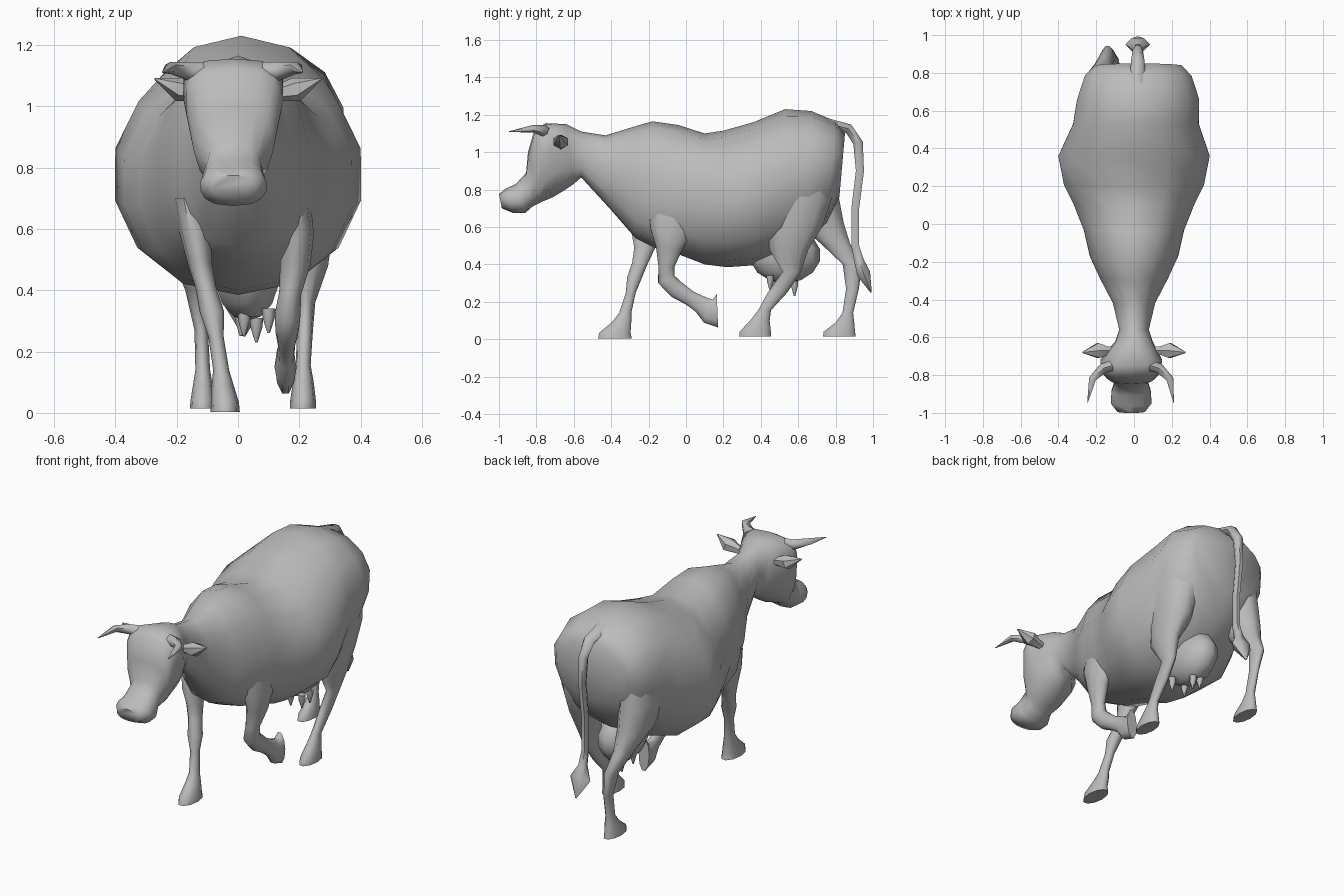
import bpy, bmesh, math
from mathutils import Vector
from mathutils.bvhtree import BVHTree

grey = bpy.data.materials.new("hide_grey")
grey.diffuse_color = (0.5, 0.5, 0.5, 1)
trunk = None  # search tree of the body, used to trim buried faces


def buried(p):
    hit, normal, _, dist = trunk.find_nearest(p)
    return (p - hit).dot(normal) < 0 and dist > .004


def finish(name, bm, angle=60):
    """Trim faces buried in the body, then make a smooth shaded object."""
    bmesh.ops.recalc_face_normals(bm, faces=bm.faces)
    if trunk:
        inside = [f for f in bm.faces if all(buried(v.co) for v in f.verts)]
        bmesh.ops.delete(bm, geom=inside, context='FACES')
    me = bpy.data.meshes.new(name)
    bm.to_mesh(me)
    bm.free()
    me.materials.append(grey)
    me.shade_smooth()
    me.set_sharp_from_angle(angle=math.radians(angle))
    ob = bpy.data.objects.new(name, me)
    bpy.context.collection.objects.link(ob)
    return ob


def loft(name, rings, angle=60):
    """Skin a list of rings, each a loop of points, and cap both ends."""
    bm = bmesh.new()
    loops = [[bm.verts.new(p) for p in ring] for ring in rings]
    n = len(loops[0])
    for a, b in zip(loops, loops[1:]):
        for i in range(n):
            j = (i + 1) % n
            bm.faces.new((a[i], a[j], b[j], b[i]))
    bm.faces.new(loops[0])
    bm.faces.new(loops[-1][::-1])
    return finish(name, bm, angle)


def limb(name, path, ref=(1, 0, 0), level=False, sides=8, angle=60):
    """Tube along rows of x, y, z, width radius, depth radius."""
    ref = Vector(ref)
    pts = [Vector(r[:3]) for r in path]
    rings = []
    for k, row in enumerate(path):
        if level:
            u, n = Vector((1, 0, 0)), Vector((0, 1, 0))
        else:
            t = (pts[min(k + 1, len(pts) - 1)] - pts[max(k - 1, 0)]).normalized()
            n = t.cross(ref).normalized()
            u = n.cross(t)
        rings.append([pts[k] + u * row[3] * math.cos(a) + n * row[4] * math.sin(a)
                      for a in (2 * math.pi * i / sides for i in range(sides))])
    return loft(name, rings, angle)


# Trunk, neck and head: top y, top z, bottom y, bottom z, half width,
# height of widest point, squareness of the lower half (smaller is squarer)
SECTIONS = [
    (.85, 1.10, .82, .76, .235, .6, .8), (.80, 1.165, .75, .62, .29, .6, .8),
    (.67, 1.22, .65, .53, .33, .58, .8), (.53, 1.23, .53, .45, .34, .52, .8),
    (.36, 1.16, .36, .395, .41, .5, .9), (.20, 1.115, .22, .385, .38, .5, .9),
    (.10, 1.10, .10, .40, .325, .5, .85), (-.04, 1.145, -.03, .45, .27, .48, .7),
    (-.18, 1.165, -.17, .49, .237, .45, .6), (-.30, 1.13, -.27, .54, .185, .45, .65),
    (-.43, 1.09, -.40, .69, .115, .5, .8), (-.56, 1.11, -.56, .865, .08, .5, .8),
    (-.64, 1.15, -.60, .83, .10, .6, .8), (-.75, 1.155, -.66, .79, .165, .8, .7),
    (-.81, 1.12, -.71, .76, .155, .75, .7), (-.845, 1.0, -.77, .735, .13, .55, .7),
    (-.855, .89, -.82, .71, .09, .5, .7), (-.91, .83, -.86, .675, .105, .45, .7),
    (-.965, .805, -.925, .675, .11, .5, .7), (-1.0, .775, -.985, .70, .075, .5, .7),
]
rings = []
for ty, tz, by, bz, w, f, p in SECTIONS:
    head = ty < -.7
    sway = -.015 if head else .022 * min(1, max(0, (ty - .4) / .27))
    top, bot = Vector((sway, ty, tz)), Vector((sway, by, bz))
    mid = bot.lerp(top, f)
    ring = []
    for i in range(14):
        a = 2 * math.pi * i / 14
        c, s = math.cos(a), math.sin(a)
        x = math.copysign(abs(s) ** (p if c < 0 or head else .95), s) * w
        ring.append(mid + ((top if c > 0 else bot) - mid) * abs(c) + Vector((x, 0, 0)))
    rings.append(ring)
body = loft("body_and_head", rings)
trunk = BVHTree.FromPolygons([v.co for v in body.data.vertices],
                             [tuple(q.vertices) for q in body.data.polygons])

# Standing legs, from the shoulder or hip down to the hoof
limb("left_front_leg", [
    (-.16, -.15, .70, .055, .13), (-.14, -.185, .59, .052, .115), (-.125, -.22, .49, .04, .06),
    (-.105, -.245, .41, .034, .045), (-.085, -.275, .33, .04, .042), (-.072, -.295, .25, .025, .028),
    (-.055, -.325, .14, .026, .034), (-.05, -.345, .09, .036, .055), (-.042, -.38, .035, .045, .088),
    (-.042, -.38, .003, .048, .095)], level=True, sides=10)
limb("right_hind_leg", [
    (.20, .62, .90, .12, .17), (.215, .61, .74, .115, .175), (.22, .585, .60, .09, .15),
    (.238, .55, .48, .056, .11), (.222, .565, .36, .03, .052), (.217, .49, .25, .026, .055),
    (.213, .42, .155, .024, .036), (.213, .395, .10, .034, .055), (.212, .37, .04, .042, .088),
    (.212, .37, .015, .043, .09)], level=True, sides=10)
limb("left_hind_leg", [
    (-.17, .64, .90, .11, .17), (-.18, .66, .76, .105, .165), (-.18, .72, .62, .085, .13),
    (-.165, .80, .51, .052, .082), (-.14, .89, .40, .032, .055), (-.12, .89, .27, .022, .036),
    (-.115, .865, .14, .024, .03), (-.115, .85, .09, .032, .052), (-.115, .82, .04, .04, .088),
    (-.115, .82, .015, .042, .092)], level=True, sides=10)

# Raised leg, folded back at the knee
limb("right_front_leg", [
    (.17, -.07, .70, .065, .14), (.19, -.08, .58, .058, .115), (.187, -.09, .49, .05, .075),
    (.17, -.105, .39, .036, .045), (.162, -.105, .32, .042, .05), (.16, -.05, .265, .038, .05),
    (.158, .02, .22, .028, .042), (.156, .08, .185, .028, .05), (.155, .12, .15, .036, .07),
    (.155, .168, .152, .034, .094)], sides=10)

# Tail with a pointed tuft
limb("tail", [
    (.02, .74, 1.16, .045, .03), (.02, .87, 1.125, .035, .03), (.02, .92, 1.05, .027, .03),
    (.02, .93, .90, .022, .025), (.02, .905, .70, .02, .024), (.02, .905, .50, .02, .024),
    (.02, .925, .42, .025, .03), (.02, .95, .35, .065, .042), (.02, .99, .25, .004, .004)], sides=6)

# Horns and ears
for side, s in (("left", -1), ("right", 1)):
    limb(side + "_horn", [
        (s * .07 - .015, -.74, 1.105, .04, .035), (s * .15 - .015, -.765, 1.115, .03, .03),
        (s * .205 - .015, -.82, 1.125, .02, .022), (s * .228 - .018, -.945, 1.11, .002, .002)],
        ref=(0, 0, 1), sides=6)
    limb(side + "_ear", [
        (s * .07, -.67, 1.03, .02, .02), (s * .14, -.67, 1.045, .028, .025),
        (s * .19, -.67, 1.055, .04, .045), (s * .272, -.68, 1.09, .003, .004)],
        ref=(0, 0, 1), sides=6, angle=40)

# Udder and teats
bm = bmesh.new()
bmesh.ops.create_uvsphere(bm, u_segments=10, v_segments=7, radius=1)
for v in bm.verts:
    v.co = Vector((v.co.x * .11 + .03, v.co.y * .19 + .53, v.co.z * .15 + .45))
finish("udder", bm)
for i, (x, y, z) in enumerate([(.02, .46, .25), (.10, .45, .26), (.01, .58, .25), (.06, .58, .23)]):
    limb("teat_%d" % (i + 1), [
        (x, y, z + .08, .022, .022), (x, y, z + .05, .02, .02), (x, y, z, .004, .004)],
        level=True, sides=6)
